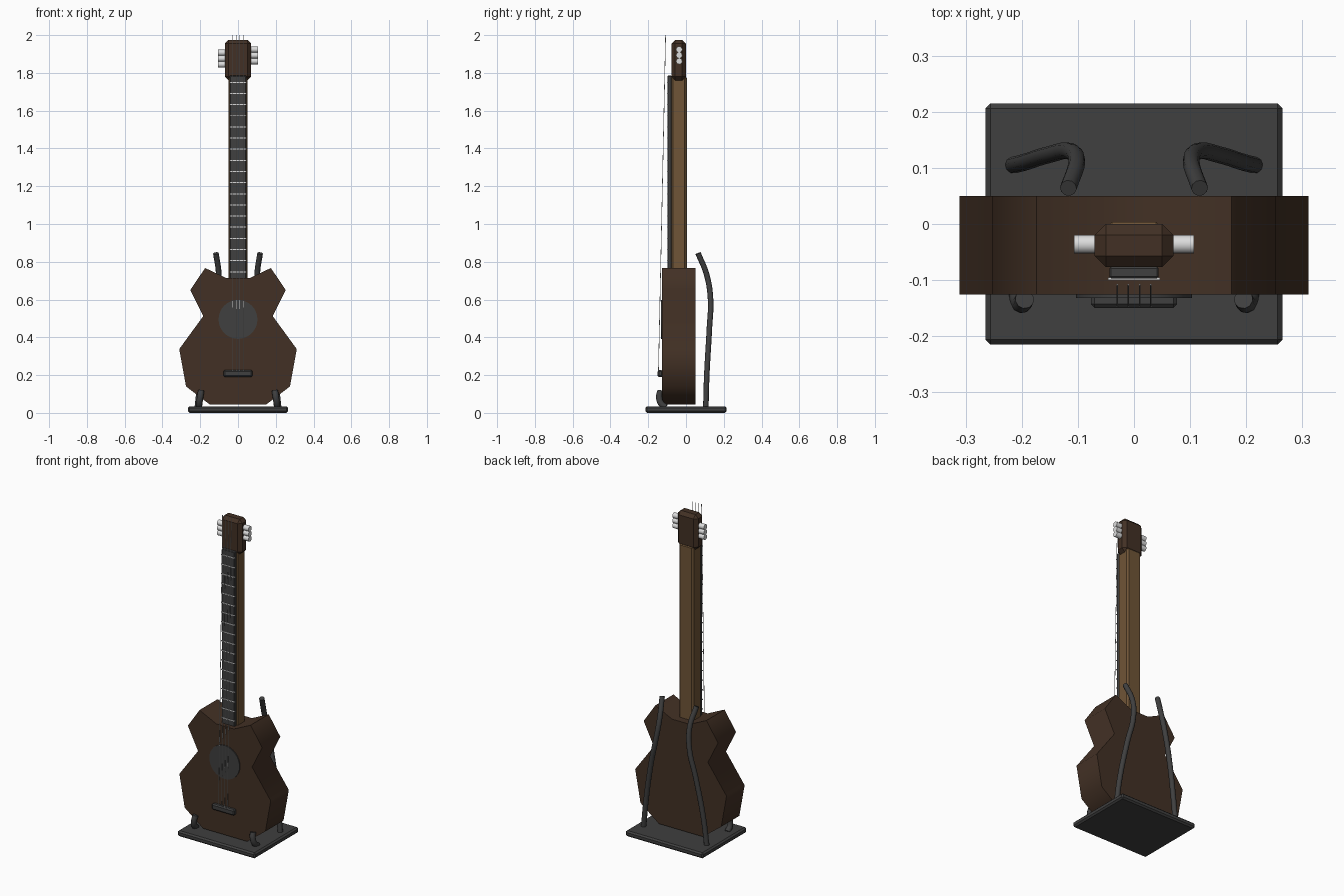
import bpy, bmesh, math
from mathutils import Vector

if "Cube" in bpy.data.objects:
    bpy.data.objects.remove(bpy.data.objects["Cube"])


def material(name, rgb):
    m = bpy.data.materials.new(name)
    m.diffuse_color = (*rgb, 1)
    m.use_nodes = True
    m.node_tree.nodes["Principled BSDF"].inputs["Base Color"].default_value = m.diffuse_color
    return m


BODY = material("dark brown wood", (0.055, 0.03, 0.018))
NECK = material("tan wood", (0.16, 0.09, 0.038))
DARK = material("charcoal", (0.05, 0.05, 0.05))
STEEL = material("light steel", (0.72, 0.72, 0.72))


def finish(bm, name, mat, smooth=None):
    bmesh.ops.recalc_face_normals(bm, faces=bm.faces)
    me = bpy.data.meshes.new(name)
    bm.to_mesh(me)
    bm.free()
    me.materials.append(mat)
    ob = bpy.data.objects.new(name, me)
    bpy.context.collection.objects.link(ob)
    if smooth:
        bpy.ops.object.select_all(action='DESELECT')
        ob.select_set(True)
        bpy.context.view_layer.objects.active = ob
        bpy.ops.object.shade_smooth_by_angle(angle=math.radians(smooth))
    return ob


def box(name, lo, hi, mat, bevel=0):
    bm = bmesh.new()
    bmesh.ops.create_cube(bm, size=1)
    for v in bm.verts:
        v.co = [a + (c + 0.5) * (b - a) for a, b, c in zip(lo, hi, v.co)]
    if bevel:
        bmesh.ops.bevel(bm, geom=bm.edges[:], offset=bevel, segments=1, affect='EDGES')
    return finish(bm, name, mat)


def rod(name, a, b, r, mat, sides):
    a, b = Vector(a), Vector(b)
    bm = bmesh.new()
    bmesh.ops.create_cone(bm, cap_ends=True, segments=sides, radius1=r, radius2=r,
                          depth=(b - a).length)
    rot = (b - a).to_track_quat('Z', 'Y')
    for v in bm.verts:
        v.co = rot @ v.co + (a + b) / 2
    return finish(bm, name, mat, 40)


def tube(name, pts, r, mat):
    cu = bpy.data.curves.new(name, 'CURVE')
    cu.dimensions = '3D'
    cu.bevel_depth, cu.bevel_resolution, cu.resolution_u = r, 3, 5
    cu.use_fill_caps = True
    sp = cu.splines.new('BEZIER')
    sp.bezier_points.add(len(pts) - 1)
    for bp, p in zip(sp.bezier_points, pts):
        bp.co = p
        bp.handle_left_type = bp.handle_right_type = 'AUTO'
    cu.materials.append(mat)
    ob = bpy.data.objects.new(name, cu)
    bpy.context.collection.objects.link(ob)
    bpy.ops.object.select_all(action='DESELECT')
    ob.select_set(True)
    bpy.context.view_layer.objects.active = ob
    bpy.ops.object.convert(target='MESH')
    bpy.ops.object.shade_smooth_by_angle(angle=math.radians(50))


# Stand: base plate, front hooks and rear support arms
box("stand_base", (-0.265, -0.215, 0), (0.265, 0.215, 0.035), DARK, 0.009)
hook = [(0.207, -0.108, 0.03), (0.205, -0.132, 0.05), (0.2, -0.142, 0.085), (0.195, -0.134, 0.118)]
arm = [(0.215, 0.105, 0.03), (0.195, 0.11, 0.2), (0.15, 0.124, 0.45),
       (0.115, 0.13, 0.6), (0.102, 0.11, 0.73), (0.117, 0.064, 0.845)]
for side, s in (("left", -1), ("right", 1)):
    tube(f"stand_hook_{side}", [(s * x, y, z) for x, y, z in hook], 0.017, DARK)
    tube(f"stand_arm_{side}", [(s * x, y, z) for x, y, z in arm], 0.015, DARK)

# Body: half outline mirrored and extruded from front to back
half = [(0.15, 0.045), (0.275, 0.14), (0.311, 0.338), (0.184, 0.512),
        (0.253, 0.65), (0.174, 0.767), (0.06, 0.713)]
outline = half + [(-x, z) for x, z in reversed(half)]
bm = bmesh.new()
face = bm.faces.new([bm.verts.new((x, -0.126, z)) for x, z in outline])
ext = bmesh.ops.extrude_face_region(bm, geom=[face])
for v in ext["geom"]:
    if isinstance(v, bmesh.types.BMVert):
        v.co.y = 0.05
finish(bm, "body", BODY, 65)

# Sound hole disc and bridge
rod("sound_hole", (0, -0.12, 0.495), (0, -0.132, 0.495), 0.103, DARK, 32)
box("bridge", (-0.077, -0.15, 0.19), (0.077, -0.122, 0.226), DARK, 0.007)

# Neck, fingerboard and frets
box("neck", (-0.05, -0.08, 0.69), (0.05, 0.004, 1.785), NECK, 0.011)
box("fingerboard", (-0.044, -0.097, 0.71), (0.044, -0.076, 1.785), DARK, 0.003)
for i in range(18):
    z = 0.747 + i * 0.059
    box(f"fret_{i + 1}", (-0.046, -0.1, z - 0.0025), (0.046, -0.095, z + 0.0025), STEEL)

# Headstock and tuning pegs
box("headstock", (-0.07, -0.077, 1.76), (0.07, 0.0, 1.975), BODY, 0.02)
for i in range(3):
    for side, s, z0 in (("left", -1, 1.845), ("right", 1, 1.862)):
        z = z0 + i * 0.031
        rod(f"tuning_peg_{side}_{i + 1}", (s * 0.06, -0.036, z), (s * 0.107, -0.036, z),
            0.0165, STEEL, 16)

# Strings running from the bridge past the headstock
for i in range(4):
    x = -0.03 + i * 0.02
    rod(f"string_{i + 1}", (x, -0.146, 0.21), (x, -0.108, 2.0), 0.0016, STEEL, 6)
